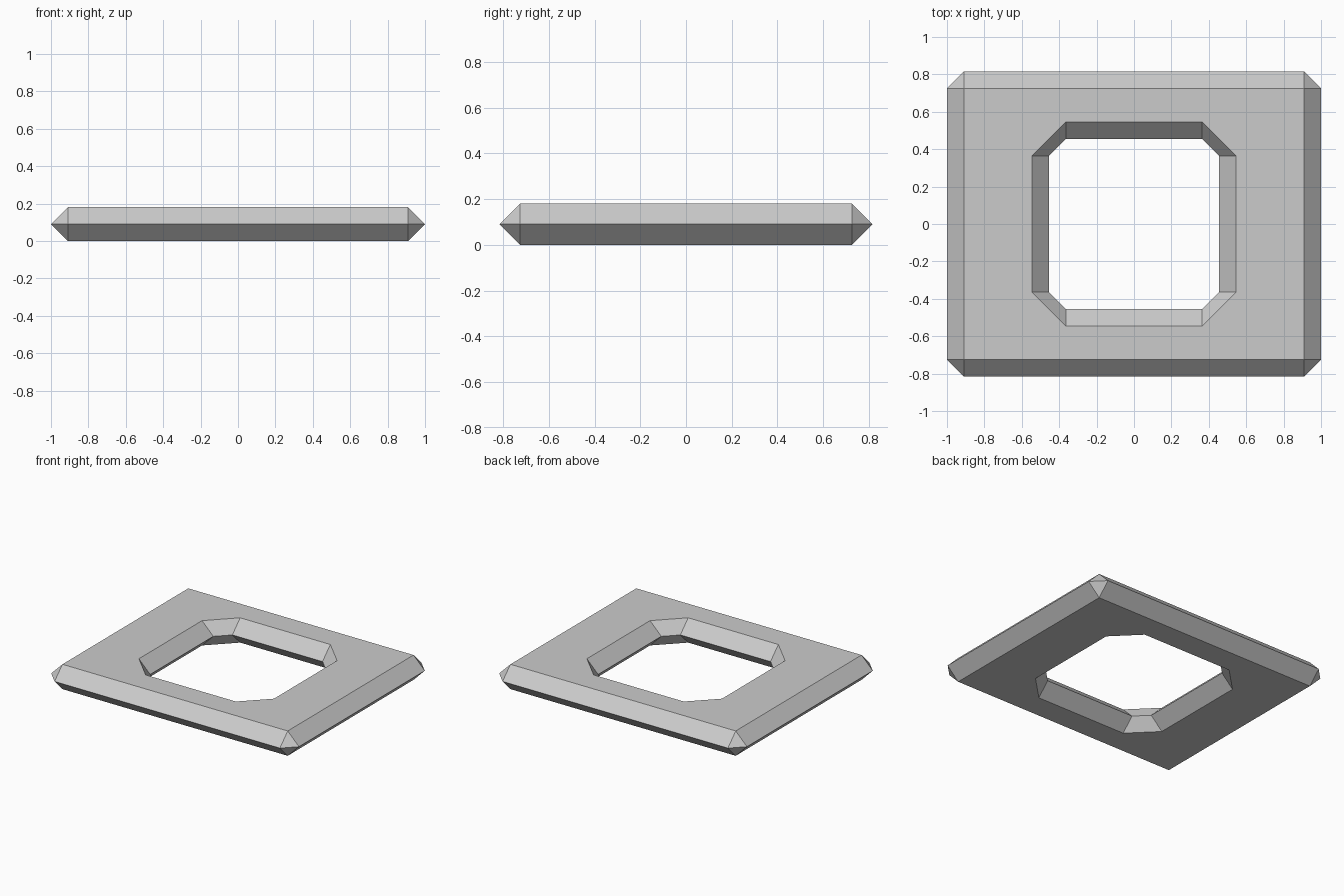
import bpy
import bmesh

if "Cube" in bpy.data.objects:
    bpy.data.objects.remove(bpy.data.objects["Cube"], do_unlink=True)

HEIGHT = 0.181
MID = HEIGHT / 2
BEVEL = 0.0905
OUT_X, OUT_Y = 1 - BEVEL, 0.816 - BEVEL   # flat rectangle of the plate
HOLE = 0.364                              # straight half length of the opening


def ring(bm, x, y, grow, z):
    """Rectangle pushed outward by grow, leaving diagonal corners."""
    gx, gy = x + grow, y + grow
    points = [(gx, -y), (gx, y), (x, gy), (-x, gy),
              (-gx, y), (-gx, -y), (-x, -gy), (x, -gy)]
    return [bm.verts.new((px, py, z)) for px, py in points]


# Matte grey
grey = bpy.data.materials.new("grey")
grey.use_nodes = True
colour = (0.6, 0.6, 0.6, 1)
grey.diffuse_color = colour
bsdf = next(n for n in grey.node_tree.nodes if n.type == "BSDF_PRINCIPLED")
bsdf.inputs["Base Color"].default_value = colour

# Bevelled frame: a closed loop of rings around its cross-section
bm = bmesh.new()
rings = [
    ring(bm, OUT_X, OUT_Y, BEVEL, MID),
    ring(bm, OUT_X, OUT_Y, 0, HEIGHT),
    ring(bm, HOLE, HOLE, 2 * BEVEL, HEIGHT),
    ring(bm, HOLE, HOLE, BEVEL, MID),
    ring(bm, HOLE, HOLE, 2 * BEVEL, 0),
    ring(bm, OUT_X, OUT_Y, 0, 0),
]
for i, a in enumerate(rings):
    b = rings[(i + 1) % len(rings)]
    for j in range(len(a)):
        k = (j + 1) % len(a)
        # skip faces that collapse at the sharp rectangle corners
        bm.faces.new((a[j], a[k], b[k], b[j]))
bmesh.ops.remove_doubles(bm, verts=bm.verts[:], dist=0.0001)
bmesh.ops.recalc_face_normals(bm, faces=bm.faces[:])

mesh = bpy.data.meshes.new("frame_plate")
bm.to_mesh(mesh)
bm.free()
mesh.materials.append(grey)
frame = bpy.data.objects.new("frame_plate", mesh)
bpy.context.collection.objects.link(frame)
